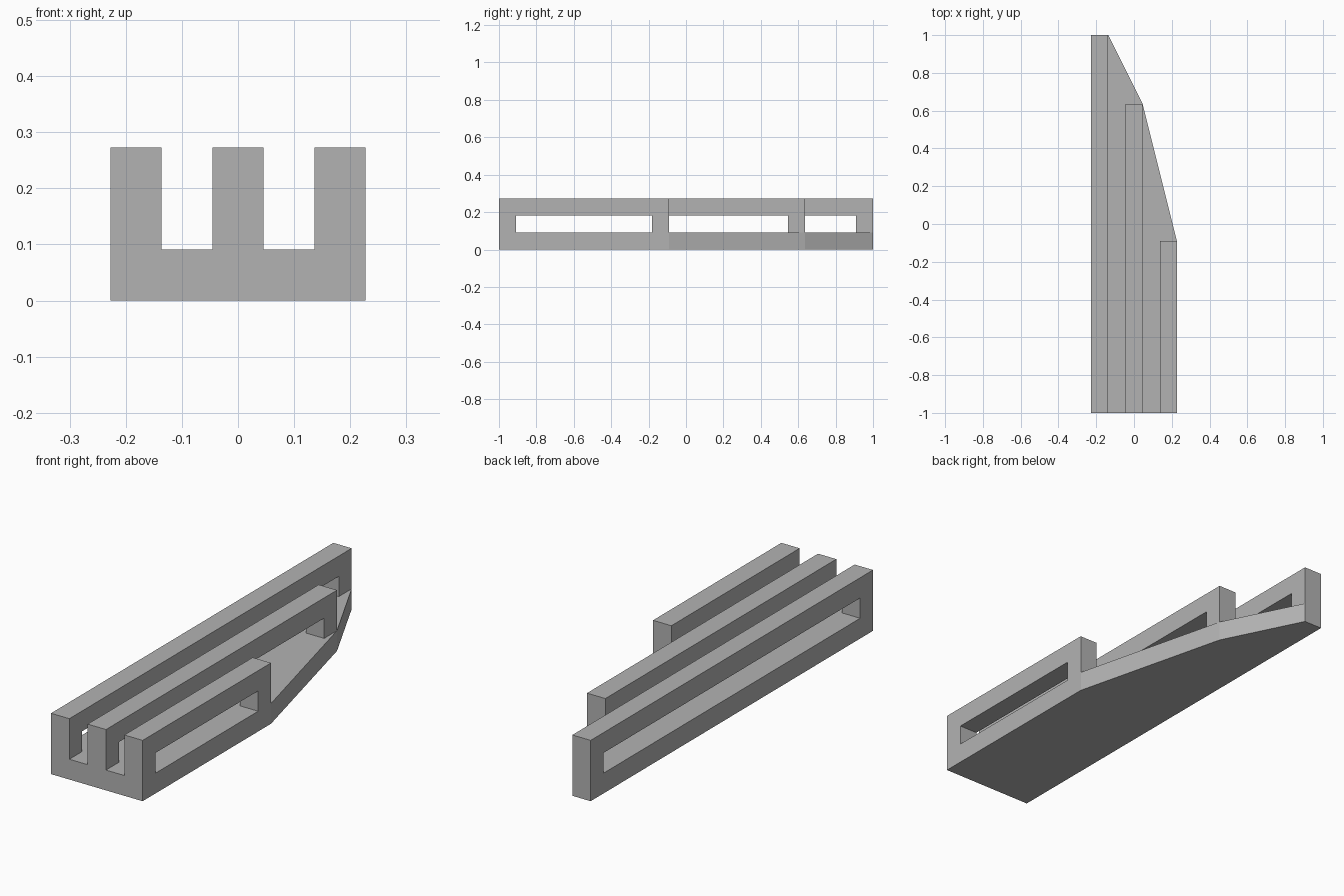
import bpy
import bmesh
from mathutils import Vector

default = bpy.data.objects.get("Cube")
if default:
    bpy.data.objects.remove(default, do_unlink=True)

U = 1 / 11            # wall thickness; every size is a multiple of it
FRONT = -1.0

grey = bpy.data.materials.new("plain grey")
grey.use_nodes = True
grey.diffuse_color = (0.45, 0.45, 0.45, 1)
grey.node_tree.nodes["Principled BSDF"].inputs["Base Color"].default_value = grey.diffuse_color


def prism(name, outline, depth):
    """Extrude a closed outline of 3D points along the depth vector."""
    bm = bmesh.new()
    face = bm.faces.new([bm.verts.new(p) for p in outline])
    grown = bmesh.ops.extrude_face_region(bm, geom=[face], use_keep_orig=True)
    verts = [g for g in grown["geom"] if isinstance(g, bmesh.types.BMVert)]
    bmesh.ops.translate(bm, verts=verts, vec=Vector(depth))
    bmesh.ops.recalc_face_normals(bm, faces=bm.faces)
    mesh = bpy.data.meshes.new(name)
    bm.to_mesh(mesh)
    bm.free()
    mesh.materials.append(grey)
    obj = bpy.data.objects.new(name, mesh)
    bpy.context.collection.objects.link(obj)
    return obj


# Rails: left edge and back end of each
rails = {"long_rail": (-2.5 * U, 1.0),
         "middle_rail": (-0.5 * U, 7 * U),
         "short_rail": (1.5 * U, -U)}

# Base plate, whose slanted side joins the rail ends
side = [(x + U, back) for x, back in rails.values()]
plan = [(-2.5 * U, 1.0), (-2.5 * U, FRONT), (2.5 * U, FRONT)] + side[::-1]
prism("base_plate", [(x, y, 0) for x, y in plan], (0, 0, U))

# Each rail is a bridge: two end posts and a top beam over an open slot
for name, (x, back) in rails.items():
    bridge = [(FRONT, U), (FRONT, 3 * U), (back, 3 * U), (back, U),
              (back - U, U), (back - U, 2 * U), (FRONT + U, 2 * U), (FRONT + U, U)]
    rail = prism(name, [(x, y, z) for y, z in bridge], (U, 0, 0))
    # Leave the post feet open where they stand on the base plate
    bm = bmesh.new()
    bm.from_mesh(rail.data)
    feet = [f for f in bm.faces if all(abs(v.co.z - U) < 1e-4 for v in f.verts)]
    bmesh.ops.delete(bm, geom=feet, context="FACES")
    bm.to_mesh(rail.data)
    bm.free()
